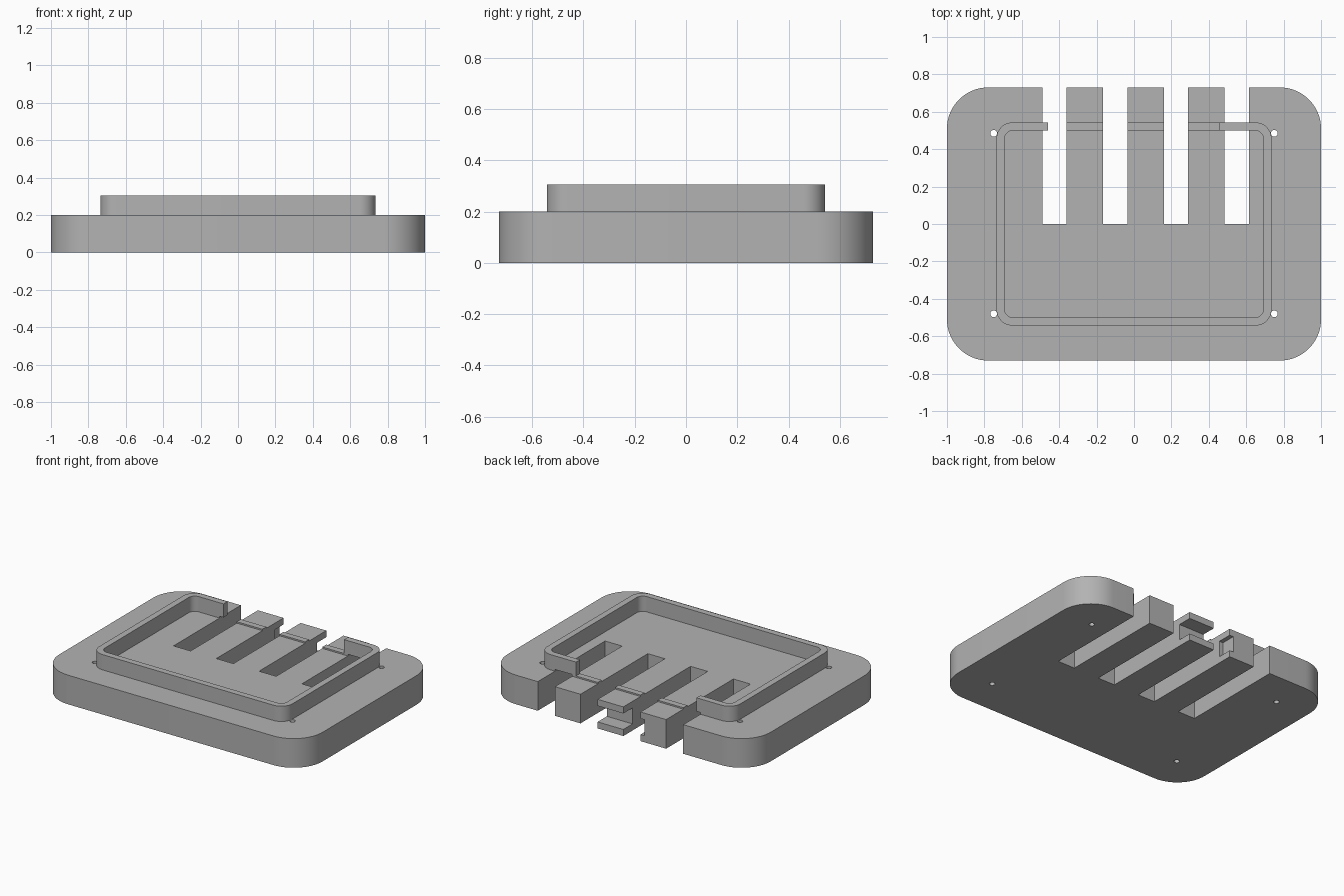
import bpy
import bmesh
from math import sin, cos, pi, radians

if "Cube" in bpy.data.objects:
    bpy.data.objects.remove(bpy.data.objects["Cube"], do_unlink=True)

grey = bpy.data.materials.new("light grey")
grey.use_nodes = True
colour = (0.45, 0.45, 0.45, 1)
grey.diffuse_color = colour
grey.node_tree.nodes["Principled BSDF"].inputs["Base Color"].default_value = colour


def prism(name, points, z0, z1):
    """Extrude a closed outline from z0 up to z1."""
    bm = bmesh.new()
    face = bm.faces.new([bm.verts.new((x, y, z0)) for x, y in points])
    top = bmesh.ops.extrude_face_region(bm, geom=[face])["geom"]
    bmesh.ops.translate(bm, vec=(0, 0, z1 - z0),
                        verts=[v for v in top if isinstance(v, bmesh.types.BMVert)])
    bmesh.ops.recalc_face_normals(bm, faces=bm.faces)
    mesh = bpy.data.meshes.new(name)
    bm.to_mesh(mesh)
    bm.free()
    mesh.materials.append(grey)
    obj = bpy.data.objects.new(name, mesh)
    bpy.context.collection.objects.link(obj)
    return obj


def rounded_rect(hx, hy, r, steps=16):
    points = []
    for quarter, (sx, sy) in enumerate([(1, 1), (-1, 1), (-1, -1), (1, -1)]):
        for i in range(steps + 1):
            a = (quarter + i / steps) * pi / 2
            points.append((sx * (hx - r) + r * cos(a), sy * (hy - r) + r * sin(a)))
    return points


def box(name, x0, x1, y0, y1, z0, z1):
    return prism(name, [(x0, y0), (x1, y0), (x1, y1), (x0, y1)], z0, z1)


def cut(target, cutter):
    """Subtract the cutter from the target, then discard the cutter."""
    cutter.hide_render = True
    mod = target.modifiers.new("cut", "BOOLEAN")
    mod.operation = "DIFFERENCE"
    mod.solver = "EXACT"
    mod.object = cutter
    activate(target)
    bpy.ops.object.modifier_apply(modifier=mod.name)
    bpy.data.objects.remove(cutter, do_unlink=True)


def activate(obj):
    bpy.ops.object.select_all(action="DESELECT")
    obj.select_set(True)
    bpy.context.view_layer.objects.active = obj


BASE_TOP, RIM_TOP, SILL = 0.2, 0.305, 0.21

# Base plate and the raised rim standing on it
base = prism("base_plate", rounded_rect(1, 0.73, 0.22), 0, BASE_TOP)
rim = prism("raised_rim", rounded_rect(0.735, 0.543, 0.085), BASE_TOP, RIM_TOP)
cut(rim, prism("rim_inside", rounded_rect(0.692, 0.5, 0.045), 0.1, 0.5))

# Opening in the back of the rim, leaving a low sill
cut(rim, box("rim_opening", -0.46, 0.455, 0.4, 0.7, SILL, 0.5))

# Four slots running out through the back edge
for x in (-0.49, -0.165, 0.16, 0.485):
    for part in (base, rim):
        cut(part, box("slot", x, x + 0.13, 0, 0.9, -0.1, SILL + 0.002))

# Recess in the back edge around the middle tooth
cut(base, box("back_recess", -0.195, 0.2, 0.63, 0.9, 0.045, 0.155))

# Screw holes at the rim corners
for x in (-0.75, 0.75):
    for y in (-0.48, 0.485):
        ring = [(x + 0.018 * cos(i * pi / 12), y + 0.018 * sin(i * pi / 12))
                for i in range(24)]
        for part in (base, rim):
            cut(part, prism("screw_hole", ring, -0.1, 0.5))

for part in (base, rim):
    activate(part)
    bpy.ops.object.shade_smooth_by_angle(angle=radians(30))
